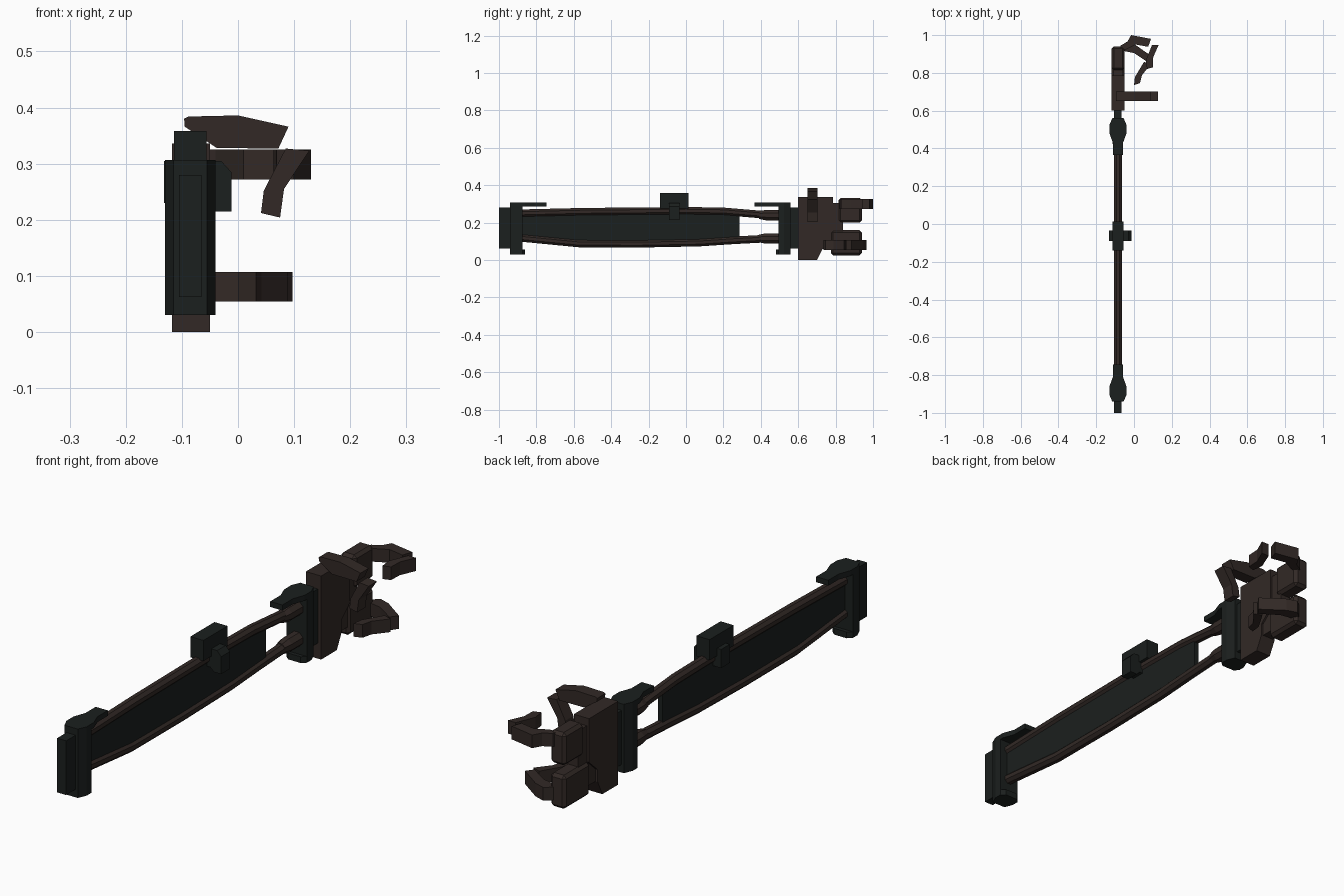
import bpy, bmesh, math

if "Cube" in bpy.data.objects:
    bpy.data.objects.remove(bpy.data.objects["Cube"])

def material(name, col):
    m = bpy.data.materials.new(name)
    m.diffuse_color = (*col, 1)
    m.use_nodes = True
    m.node_tree.nodes["Principled BSDF"].inputs["Base Color"].default_value = m.diffuse_color
    return m

BROWN = material("dark_brown", (0.032, 0.022, 0.019))
BLACK = material("green_black", (0.011, 0.014, 0.013))
CX = -0.085   # centre line of the arm

def finish(bm, name, mat):
    bmesh.ops.recalc_face_normals(bm, faces=bm.faces[:])
    me = bpy.data.meshes.new(name)
    bm.to_mesh(me)
    bm.free()
    me.materials.append(mat)
    ob = bpy.data.objects.new(name, me)
    bpy.context.collection.objects.link(ob)
    return ob

def skin(name, rings, mat):
    bm = bmesh.new()
    vs = [[bm.verts.new(p) for p in r] for r in rings]
    n = len(vs[0])
    for a, b in zip(vs, vs[1:]):
        for i in range(n):
            j = (i + 1) % n
            bm.faces.new((a[i], a[j], b[j], b[i]))
    bm.faces.new(vs[0])
    bm.faces.new(vs[-1])
    return finish(bm, name, mat)

def prism(name, pts, axis, lo, hi, mat):
    place = {'x': lambda a, b, h: (h, a, b),
             'y': lambda a, b, h: (a, h, b),
             'z': lambda a, b, h: (a, b, h)}[axis]
    return skin(name, [[place(a, b, h) for a, b in pts] for h in (lo, hi)], mat)

def box(name, x, y, z, mat, bevel=0):
    ob = prism(name, [(x[0], y[0]), (x[1], y[0]), (x[1], y[1]), (x[0], y[1])], 'z', *z, mat)
    if bevel:
        m = ob.modifiers.new("chamfer", 'BEVEL')
        m.width, m.segments = bevel, 1
    return ob

def tube(name, path, mat, sides=8):
    rings = []
    for y, z, r in path:
        rings.append([(CX + r * math.cos((i + .5) * math.tau / sides), y,
                       z + r * math.sin((i + .5) * math.tau / sides)) for i in range(sides)])
    return skin(name, rings, mat)

# Elbow and wrist brackets, mirrored about y = -0.19
def plan(half, end):
    pts = [(CX + w, y) for w, y in half]
    pts += [(CX - w, y) for w, y in reversed(half)]
    return [(x, -0.38 - y) if end == "wrist" else (x, y) for x, y in pts]

for end in ("elbow", "wrist"):
    base = [(0.03, -0.94), (0.045, -0.905)]
    prism(end + "_bracket", plan(base + [(0.045, -0.875)], end), 'z', 0.05, 0.29, BLACK)
    prism(end + "_flange", plan(base + [(0.045, -0.86), (0.027, -0.81), (0.027, -0.745)], end),
          'z', 0.285, 0.307, BLACK)
    prism(end + "_foot", plan(base + [(0.045, -0.875), (0.028, -0.86)], end), 'z', 0.03, 0.055, BLACK)
    prism(end + "_end_plate", plan([(0.02, -1.0), (0.02, -0.935)], end), 'z', 0.062, 0.28, BLACK)

# Forearm rods with sockets at the wrist
top = [(-0.88, 0.25), (-0.55, 0.258), (0.0, 0.263), (0.2, 0.26), (0.44, 0.24)]
low = [(-0.88, 0.118), (-0.57, 0.088), (-0.25, 0.087), (0.07, 0.093), (0.25, 0.105), (0.44, 0.115)]
for name, path in (("upper_rod", top), ("lower_rod", low)):
    tube(name, [(y, z, 0.022) for y, z in path], BROWN)
    z = path[-1][1]
    tube(name + "_socket", [(0.39, z, 0.022), (0.425, z, 0.03), (0.5, z, 0.03)], BROWN)

# Panel between the rods
prism("forearm_panel", top[:4] + [(0.285, 0.25), (0.285, 0.108)] + low[4::-1],
      'x', CX - 0.011, CX + 0.011, BLACK)

# Clamp and box on the upper rod
box("top_box", (CX - 0.029, CX + 0.029), (-0.14, 0.013), (0.275, 0.358), BLACK)
prism("rod_clamp", [(-0.132, 0.305), (-0.03, 0.305), (-0.012, 0.285), (-0.012, 0.215),
                    (-0.045, 0.215), (-0.06, 0.23), (-0.132, 0.23)], 'y', -0.09, -0.035, BLACK)

# Palm
prism("palm", [(0.6, 0), (0.7, 0), (0.73, 0.06), (0.73, 0.11), (0.785, 0.16),
               (0.785, 0.336), (0.6, 0.336)], 'x', -0.118, -0.05, BROWN)
box("palm_link", (-0.108, -0.058), (0.72, 0.84), (0.06, 0.305), BROWN)
box("upper_knuckle", (-0.118, -0.05), (0.815, 0.94), (0.2, 0.332), BROWN, 0.012)
box("lower_knuckle", (-0.118, -0.05), (0.775, 0.94), (0.025, 0.16), BROWN, 0.012)

# Fingers
prism("upper_finger_base", [(-0.08, 0.92), (-0.07, 0.945), (-0.035, 0.965), (-0.015, 1.0), (0.09, 0.98),
                            (0.075, 0.938), (0.01, 0.95), (-0.04, 0.925)], 'z', 0.272, 0.325, BROWN)
prism("upper_finger_tip", [(0.095, 0.947), (0.13, 0.947), (0.102, 0.884), (0.1, 0.83),
                           (0.069, 0.82), (0.063, 0.868)], 'z', 0.272, 0.325, BROWN)
prism("lower_finger_base", [(-0.08, 0.93), (-0.04, 0.965), (0.005, 0.95), (0.097, 0.885),
                            (0.075, 0.855), (0.0, 0.905), (-0.05, 0.915)], 'z', 0.054, 0.107, BROWN)
prism("lower_finger_tip", [(0.053, 0.858), (0.088, 0.845), (0.042, 0.788), (0.032, 0.746),
                           (0, 0.735), (0.005, 0.778)], 'z', 0.054, 0.107, BROWN)

# Thumb
prism("thumb_base", [(-0.096, 0.38), (-0.088, 0.384), (0, 0.386), (0.09, 0.366), (0.072, 0.327),
                     (-0.038, 0.328), (-0.095, 0.366)], 'y', 0.65, 0.702, BROWN)
prism("thumb_tip", [(0.085, 0.327), (0.127, 0.323), (0.082, 0.255), (0.075, 0.204),
                    (0.041, 0.212), (0.046, 0.252)], 'y', 0.65, 0.702, BROWN)
